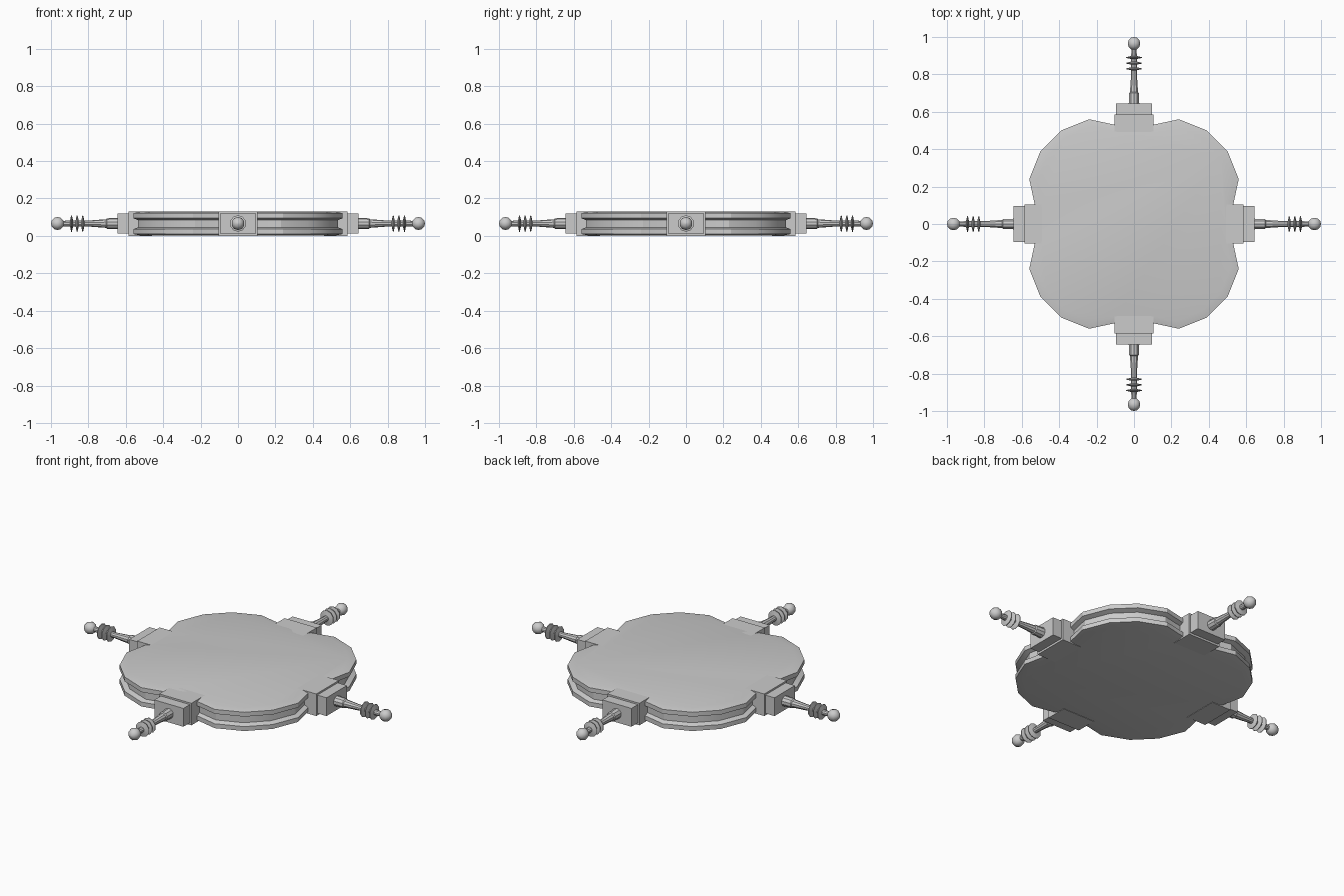
import bpy, bmesh
from math import pi, cos, sin, radians
from mathutils import Matrix, Vector

if "Cube" in bpy.data.objects:
    bpy.data.objects.remove(bpy.data.objects["Cube"])

MID_Z = 0.066


def finish(name, bm, smooth=None):
    bmesh.ops.recalc_face_normals(bm, faces=bm.faces)
    mesh = bpy.data.meshes.new(name)
    bm.to_mesh(mesh)
    bm.free()
    obj = bpy.data.objects.new(name, mesh)
    bpy.context.collection.objects.link(obj)
    if smooth:
        bpy.ops.object.select_all(action='DESELECT')
        obj.select_set(True)
        bpy.context.view_layer.objects.active = obj
        bpy.ops.object.shade_smooth_by_angle(angle=radians(smooth))
    return obj


def skin(loops):
    """Closed solid through a stack of matching point loops."""
    bm = bmesh.new()
    rows = [[bm.verts.new(p) for p in loop] for loop in loops]
    n = len(rows[0])
    for a, b in zip(rows, rows[1:]):
        for i in range(n):
            j = (i + 1) % n
            bm.faces.new((a[i], a[j], b[j], b[i]))
    bm.faces.new(rows[0])
    bm.faces.new(rows[-1])
    return bm


def box(name, x0, x1, half_y, z0, z1, turn):
    bm = bmesh.new()
    bmesh.ops.create_cube(bm, size=1)
    bm.transform(turn @ Matrix.Translation(((x0 + x1) / 2, 0, (z0 + z1) / 2))
                 @ Matrix.Diagonal((x1 - x0, 2 * half_y, z1 - z0, 1)))
    return finish(name, bm)


def lathe_x(name, profile, sides, turn, smooth):
    """Revolve (x, radius) points about the arm axis."""
    loops = [[turn @ Vector((x, r * cos(2 * pi * (i + .5) / sides),
                             MID_Z + r * sin(2 * pi * (i + .5) / sides)))
              for i in range(sides)] for x, r in profile]
    return finish(name, skin(loops), smooth)


# Four-lobed disc with a grooved rim
quadrant = [(.53, .10), (.56, .24), (.50, .39), (.39, .50), (.24, .56), (.10, .53)]
outline = [Matrix.Rotation(k * pi / 2, 2) @ Vector(p)
           for k in range(4) for p in quadrant]
rim = [(.93, .002), (1, .010), (1, .036), (.955, .046),
       (.955, .084), (1, .095), (1, .121), (.93, .130)]
finish("grooved_disc", skin([[(p.x * s, p.y * s, z) for p in outline]
                             for s, z in rim]), 30)

# Stepped mounts, ribbed rods and ball tips on all four sides
rod = [(.63, .030), (.70, .028), (.705, .023), (.80, .016)]
ball = [(.965 - .035 * cos(pi * k / 6), max(.035 * sin(pi * k / 6), .001))
        for k in range(7)]
for k, side in enumerate(("right", "back", "left", "front")):
    turn = Matrix.Rotation(k * pi / 2, 4, 'Z')
    box(side + "_mount", .46, .585, .105, 0, .130, turn)
    box(side + "_mount_plate", .58, .645, .095, .012, .120, turn)
    ribs = []
    for x in (.83, .86, .89):
        ribs += [(x - .008, .016), (x - .002, .044), (x + .002, .044), (x + .008, .016)]
    lathe_x(side + "_rod", rod + ribs + [(.945, .014)], 10, turn, 30)
    lathe_x(side + "_ball", ball, 10, turn, 40)
